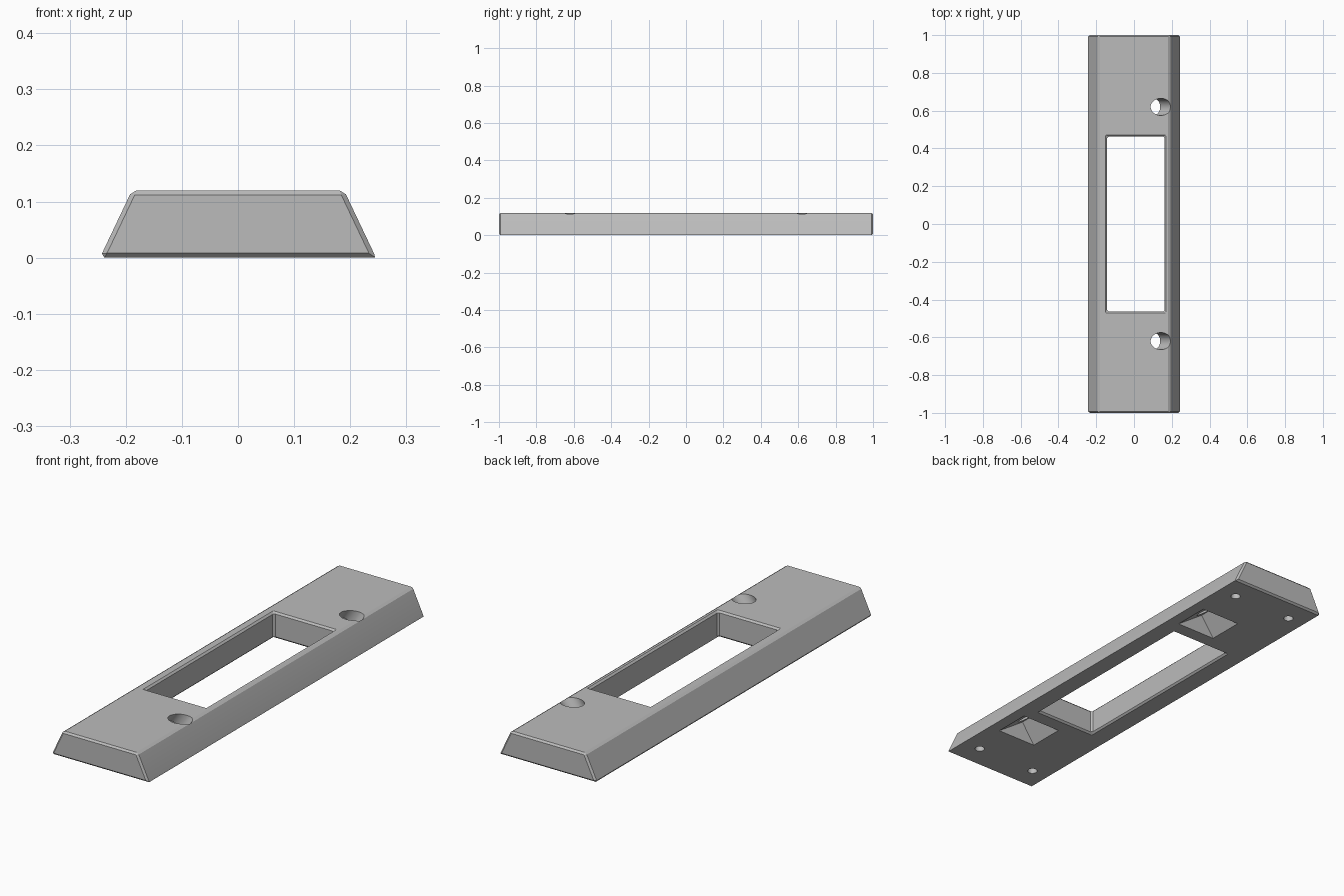
import bpy, bmesh, math
from mathutils import Vector

default = bpy.data.objects.get("Cube")
if default:
    bpy.data.objects.remove(default, do_unlink=True)

grey = bpy.data.materials.new("mid_grey")
grey.use_nodes = True
grey.diffuse_color = (0.5, 0.5, 0.5, 1)
grey.node_tree.nodes["Principled BSDF"].inputs["Base Color"].default_value = (0.5, 0.5, 0.5, 1)


def prism(name, profile, y0, y1):
    """Extrude an x-z profile along y."""
    bm = bmesh.new()
    face = bm.faces.new([bm.verts.new((x, y0, z)) for x, z in profile])
    new = bmesh.ops.extrude_face_region(bm, geom=[face])["geom"]
    verts = [v for v in new if isinstance(v, bmesh.types.BMVert)]
    bmesh.ops.translate(bm, verts=verts, vec=(0, y1 - y0, 0))
    bmesh.ops.recalc_face_normals(bm, faces=bm.faces)
    mesh = bpy.data.meshes.new(name)
    bm.to_mesh(mesh)
    bm.free()
    mesh.materials.append(grey)
    obj = bpy.data.objects.new(name, mesh)
    bpy.context.collection.objects.link(obj)
    return obj


def rod(name, radius, depth, location, tilt=0):
    """Cylinder leaning from vertical towards +x."""
    bpy.ops.mesh.primitive_cylinder_add(vertices=40, radius=radius, depth=depth,
                                        location=location, rotation=(0, tilt, 0))
    obj = bpy.context.object
    obj.name = name
    obj.data.materials.append(grey)
    return obj


def apply(obj, mod):
    bpy.ops.object.select_all(action="DESELECT")
    bpy.context.view_layer.objects.active = obj
    obj.select_set(True)
    bpy.ops.object.modifier_apply(modifier=mod.name)


def cut(obj, cutter):
    cutter.hide_render = True
    mod = obj.modifiers.new("cut", "BOOLEAN")
    mod.operation = "DIFFERENCE"
    mod.solver = "EXACT"
    mod.object = cutter
    apply(obj, mod)
    bpy.data.objects.remove(cutter, do_unlink=True)


# Sloped-side plate with a rectangular window, all edges chamfered
W, TOP, H = 0.246, 0.189, 0.12
plate = prism("mounting_plate", [(-W, 0), (W, 0), (TOP, H), (-TOP, H)], -1, 1)
cut(plate, prism("window_cutter", [(-0.143, -0.1), (0.162, -0.1), (0.162, 0.3), (-0.143, 0.3)],
                 -0.463, 0.463))
bevel = plate.modifiers.new("chamfer", "BEVEL")
bevel.width = 0.008
bevel.segments = 1
bevel.limit_method = "ANGLE"
apply(plate, bevel)

tilt = math.radians(35)
axis = Vector((math.sin(tilt), 0, math.cos(tilt)))
left, right = -0.01, 0.19
apex_x = left + (right - left) * math.sin(tilt) ** 2
apex_z = (right - left) * math.sin(tilt) * math.cos(tilt)
# The wedge is continued a little below the base along its own slopes
drop = 0.02
low_left = left - drop * math.tan(tilt)
low_right = right + drop / math.tan(tilt)

for side in (-1, 1):
    y = side * 0.62
    # Wedge pocket underneath, square to the tilted screw hole
    cut(plate, prism("pocket_cutter", [(low_left, -drop), (low_right, -drop), (apex_x, apex_z)],
                     y - 0.085, y + 0.085))
    # Tilted screw hole from the top face down into the pocket
    centre = Vector((0.143, y, H)) + axis * 0.01
    cut(plate, rod("screw_hole_cutter", 0.045, 0.2, centre, tilt))
    # Small blind holes near the corners of the underside
    for x in (-0.153, 0.153):
        cut(plate, rod("peg_hole_cutter", 0.021, 0.12, (x, side * 0.885, 0)))

bpy.ops.object.select_all(action="DESELECT")
plate.select_set(True)
bpy.context.view_layer.objects.active = plate
bpy.ops.object.shade_smooth_by_angle(angle=math.radians(20))
